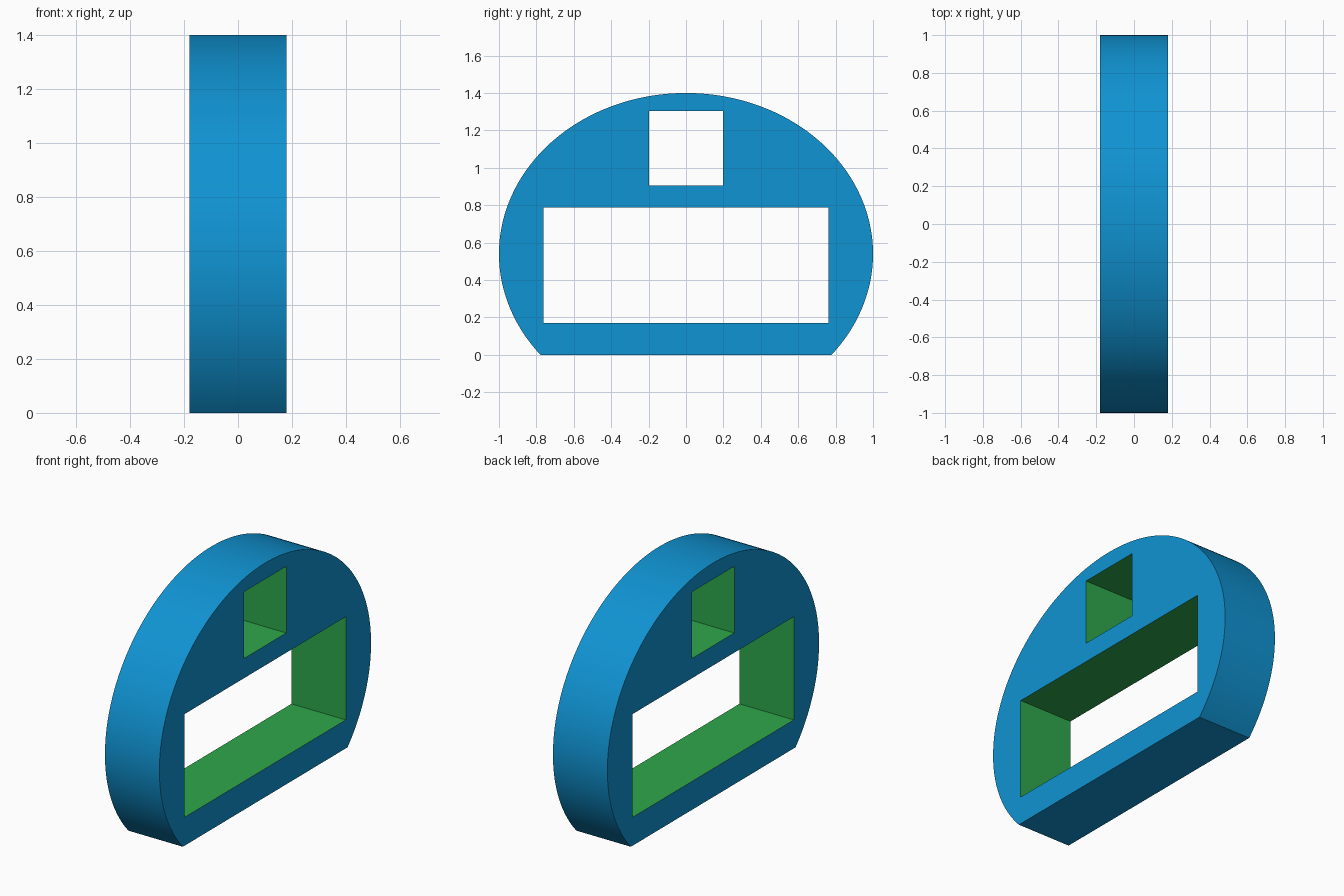
import bpy, bmesh, math

if "Cube" in bpy.data.objects:
    bpy.data.objects.remove(bpy.data.objects["Cube"])

HALF_X = 0.18                 # half thickness of the slab
CZ, RZ, RY = 0.54, 0.86, 1.0  # ellipse centre height and radii


def material(name, rgb):
    m = bpy.data.materials.new(name)
    m.diffuse_color = (*rgb, 1)
    m.use_nodes = True
    m.node_tree.nodes["Principled BSDF"].inputs["Base Color"].default_value = m.diffuse_color
    return m


blue = material("blue", (0.005, 0.292, 0.645))
green = material("green", (0.027, 0.386, 0.071))


def prism(name, outline, half_x, mat_index=0):
    """Extrude a (y, z) outline along x, centred on x = 0."""
    bm = bmesh.new()
    face = bm.faces.new([bm.verts.new((-half_x, y, z)) for y, z in outline])
    ext = bmesh.ops.extrude_face_region(bm, geom=[face])
    bmesh.ops.translate(bm, vec=(2 * half_x, 0, 0),
                        verts=[g for g in ext["geom"] if isinstance(g, bmesh.types.BMVert)])
    bmesh.ops.recalc_face_normals(bm, faces=bm.faces)
    for f in bm.faces:
        f.material_index = mat_index
    mesh = bpy.data.meshes.new(name)
    bm.to_mesh(mesh)
    bm.free()
    for m in (blue, green):
        mesh.materials.append(m)
    ob = bpy.data.objects.new(name, mesh)
    bpy.context.collection.objects.link(ob)
    return ob


# Slab: ellipse cut flat at the ground
start = -math.asin(CZ / RZ)
sweep = math.pi - 2 * start
N = 128
body = prism("rounded_frame",
             [(RY * math.cos(start + sweep * i / N), CZ + RZ * math.sin(start + sweep * i / N))
              for i in range(N + 1)], HALF_X)

bpy.context.view_layer.objects.active = body
body.select_set(True)

# Rectangular openings with green inner walls
for name, y, z0, z1 in (("wide_opening", 0.762, 0.17, 0.787),
                        ("square_opening", 0.199, 0.905, 1.303)):
    cutter = prism(name, [(-y, z0), (y, z0), (y, z1), (-y, z1)], HALF_X + 0.2, 1)
    cutter.hide_render = True
    mod = body.modifiers.new(name, 'BOOLEAN')
    mod.operation, mod.solver, mod.object = 'DIFFERENCE', 'EXACT', cutter
    bpy.ops.object.modifier_apply(modifier=mod.name)
    bpy.data.objects.remove(cutter)

# Smooth rim, sharp corners
bpy.ops.object.shade_smooth_by_angle(angle=math.radians(30))
